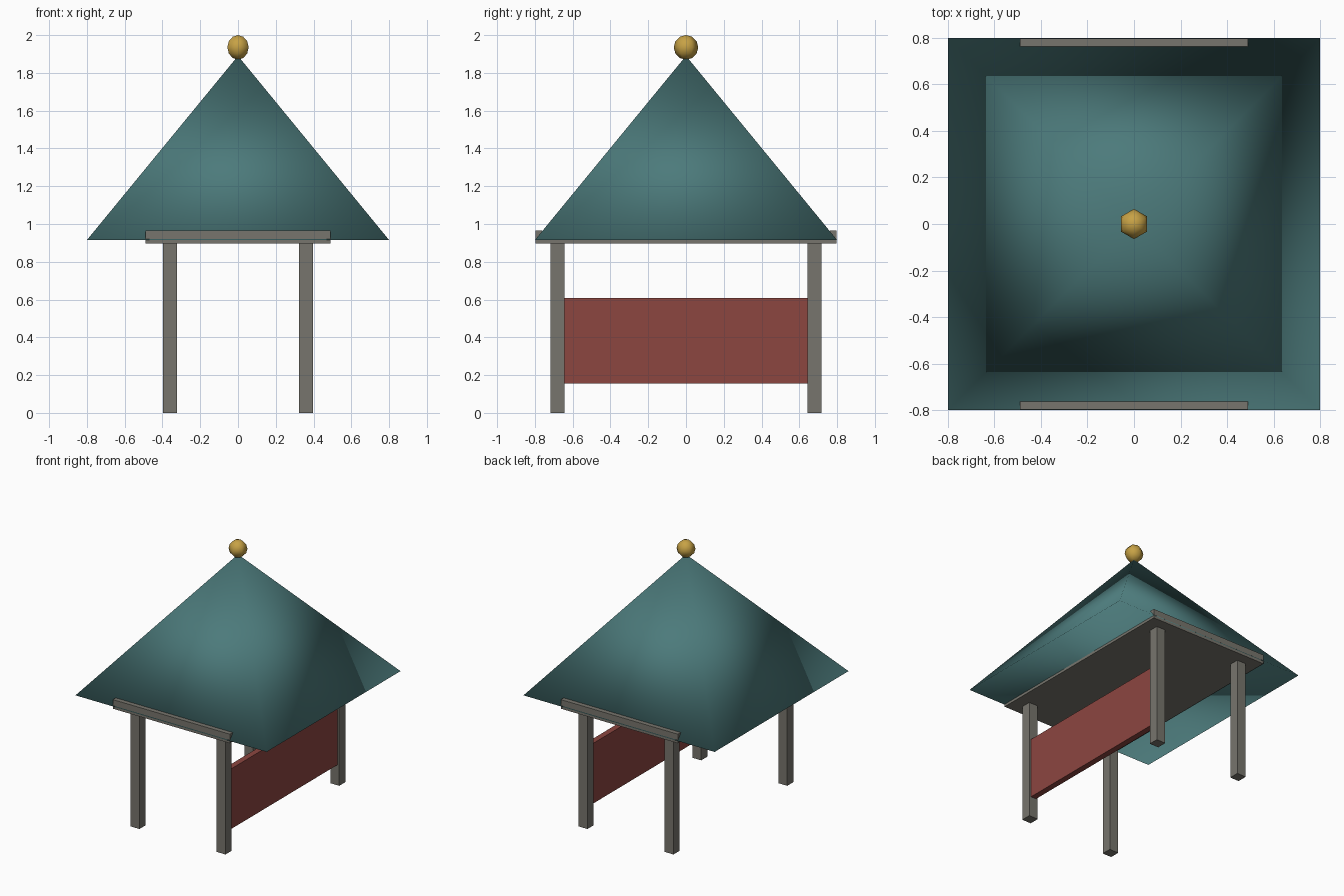
import bpy, bmesh, math
from mathutils import Matrix, Vector

cube = bpy.data.objects.get("Cube")
if cube:
    bpy.data.objects.remove(cube, do_unlink=True)


def material(name, color):
    mat = bpy.data.materials.new(name)
    mat.use_nodes = True
    mat.diffuse_color = (*color, 1)
    mat.node_tree.nodes["Principled BSDF"].inputs["Base Color"].default_value = (*color, 1)
    return mat


STONE = material("warm grey", (0.185, 0.178, 0.153))
TEAL = material("roof teal", (0.072, 0.195, 0.198))
RED = material("panel red", (0.262, 0.061, 0.051))
GOLD = material("finial gold", (0.57, 0.36, 0.06))


def finish(name, bm, mat, smooth=False):
    mesh = bpy.data.meshes.new(name)
    for face in bm.faces:
        face.smooth = smooth
    bm.to_mesh(mesh)
    bm.free()
    mesh.materials.append(mat)
    obj = bpy.data.objects.new(name, mesh)
    bpy.context.collection.objects.link(obj)
    return obj


def box(name, center, size, mat):
    bm = bmesh.new()
    bmesh.ops.create_cube(bm, size=1, matrix=Matrix.LocRotScale(Vector(center), None, Vector(size)))
    return finish(name, bm, mat)


# Four corner posts
for sx, side in ((1, "left"), (-1, "right")):
    for sy, end in ((-1, "front"), (1, "back")):
        box(f"{end}_{side}_post", (sx * 0.36, sy * 0.68, 0.45), (0.075, 0.075, 0.9), STONE)

# Ceiling slab with a raised lip at each end
box("ceiling_slab", (0, 0, 0.908), (0.98, 1.592, 0.025), STONE)
for sy, end in ((-1, "front"), (1, "back")):
    box(f"{end}_lip", (0, sy * 0.779, 0.942), (0.98, 0.035, 0.045), STONE)

# Side panel between the posts on one side only
box("side_panel", (0.36, 0, 0.382), (0.045, 1.29, 0.455), RED)

# Closed four-sided roof, smoothly shaded all over
EAVES, APEX, HALF = 0.915, 1.89, 0.8
bm = bmesh.new()
bmesh.ops.create_cone(
    bm, cap_ends=True, segments=4, radius1=HALF * math.sqrt(2), radius2=0, depth=APEX - EAVES,
    matrix=Matrix.Translation((0, 0, (EAVES + APEX) / 2)) @ Matrix.Rotation(math.pi / 4, 4, "Z"))
bmesh.ops.remove_doubles(bm, verts=bm.verts, dist=0.0001)
corner = max(bm.verts, key=lambda v: v.co.x + v.co.y).co
if abs(corner.x - corner.y) > 0.01:
    bmesh.ops.rotate(bm, verts=bm.verts, matrix=Matrix.Rotation(math.pi / 4, 3, "Z"))
finish("roof", bm, TEAL, smooth=True)

# Finial ball
bm = bmesh.new()
bmesh.ops.create_uvsphere(bm, u_segments=6, v_segments=6, radius=0.065,
                          matrix=Matrix.Translation((0, 0, 1.935)))
finish("finial", bm, GOLD, smooth=True)
